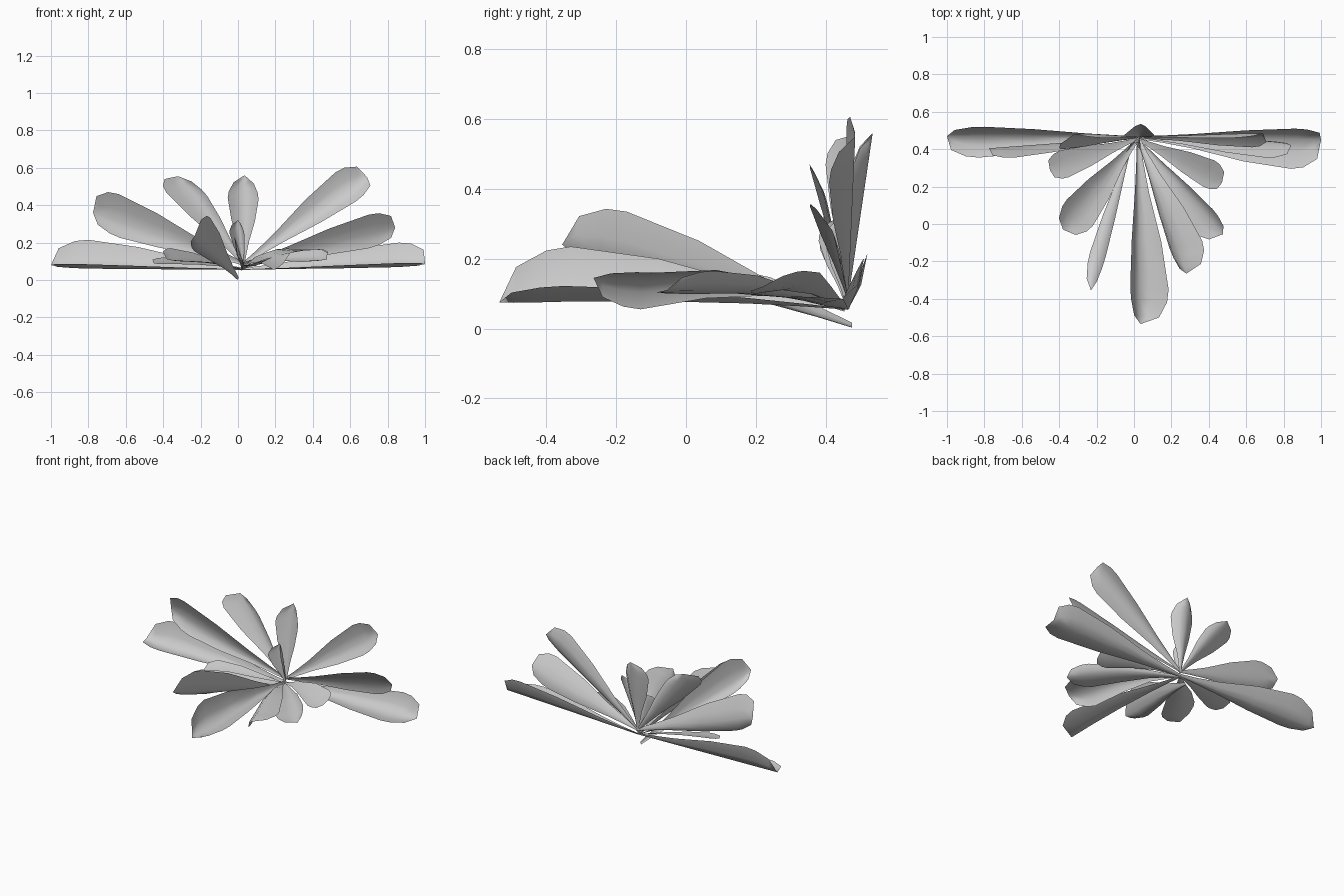
import bpy
from mathutils import Vector

CROWN = Vector((0.03, 0.465, 0.055))
# stations: (position from base 0 to widest point 1 to tip 2, relative width)
STATIONS = [(0, 0.08), (0.15, 0.18), (0.35, 0.36), (0.68, 0.77), (1, 1), (1.35, 0.94), (1.78, 0.65)]
COLUMNS = (-1, -0.5, 0, 0.5, 1)


def leaf(name, tip, side_a, side_b, base=CROWN, arch=0.0, hump=0.0):
    """Cupped blade: keel from base to tip, edges passing through both side points."""
    tip, side_a, side_b = Vector(tip), Vector(side_a), Vector(side_b)
    mid = base.lerp(tip, 0.8) + Vector((0, 0, arch))
    across = (side_b - side_a) / 2
    cup = (side_a + side_b) / 2 - mid
    verts, faces = [], []
    for t, w in STATIONS:
        keel = base.lerp(mid, t) if t <= 1 else mid.lerp(tip, t - 1)
        keel.z += hump * 4 * t * max(0, 1 - t)
        verts += [keel + (across * s + cup * s * s) * w for s in COLUMNS]
    n = len(COLUMNS)
    for r in range(len(STATIONS) - 1):
        for c in range(n - 1):
            i = r * n + c
            faces.append((i, i + 1, i + n + 1, i + n))
    # pointed end closing the last row
    last = len(verts) - n
    verts.append(tip)
    faces += [(last + c, last + c + 1, len(verts) - 1) for c in range(n - 1)]
    mesh = bpy.data.meshes.new(name)
    mesh.from_pydata(verts, [], faces)
    mesh.shade_smooth()
    bpy.context.collection.objects.link(bpy.data.objects.new(name, mesh))


# upright fan at the back: tip, one edge, other edge
back_fan = [
    ((1.0, 0.45, 0.085), (0.84, 0.295, 0.09), (0.86, 0.51, 0.2)),
    ((-1.0, 0.47, 0.08), (-0.83, 0.355, 0.085), (-0.8, 0.52, 0.215)),
    ((0.84, 0.42, 0.28), (0.7, 0.445, 0.17), (0.7, 0.355, 0.35)),
    ((0.69, 0.485, 0.55), (0.63, 0.41, 0.42), (0.52, 0.46, 0.575)),
    ((0.035, 0.535, 0.56), (-0.055, 0.47, 0.44), (0.11, 0.47, 0.43)),
    ((-0.32, 0.48, 0.555), (-0.385, 0.4, 0.47), (-0.165, 0.46, 0.45)),
    ((-0.775, 0.405, 0.36), (-0.64, 0.355, 0.46), (-0.63, 0.385, 0.225)),
]
for k, pts in enumerate(back_fan):
    leaf(f"back_leaf_{k + 1}", *pts, base=CROWN + Vector((0, 0, 0.03 if pts[0][2] > 0.2 else 0)))

# low fan spreading to the front: hump of the stalk, then tip and edges
front_fan = [
    (0.01, (0.035, -0.535, 0.075), (-0.02, -0.33, 0.235), (0.185, -0.35, 0.122)),
    (0.045, (0.28, -0.265, 0.145), (0.19, -0.13, 0.055), (0.365, -0.09, 0.16)),
    (0.02, (0.475, -0.055, 0.11), (0.3, -0.03, 0.1), (0.42, 0.08, 0.165)),
    (0.03, (0.47, 0.22, 0.12), (0.37, 0.2, 0.1), (0.43, 0.34, 0.165)),
    (0.01, (-0.45, 0.29, 0.09), (-0.35, 0.25, 0.085), (-0.4, 0.39, 0.12)),
    (0.01, (-0.38, -0.03, 0.11), (-0.36, 0.13, 0.17), (-0.22, -0.01, 0.1)),
]
for k, (hump, *pts) in enumerate(front_fan):
    leaf(f"front_leaf_{k + 1}", *pts, base=CROWN + Vector((-0.01, -0.01, 0)), arch=0.01, hump=hump)

# tilted leaf rooted at the ground, and a small young leaf in the heart
leaf("tilted_leaf", (-0.23, -0.355, 0.24), (-0.235, -0.15, 0.155), (-0.15, -0.17, 0.335),
     Vector((0.0, 0.475, 0.005)), hump=0.01)
leaf("young_leaf", (0.0, 0.44, 0.32), (-0.045, 0.38, 0.25), (0.035, 0.4, 0.24))
